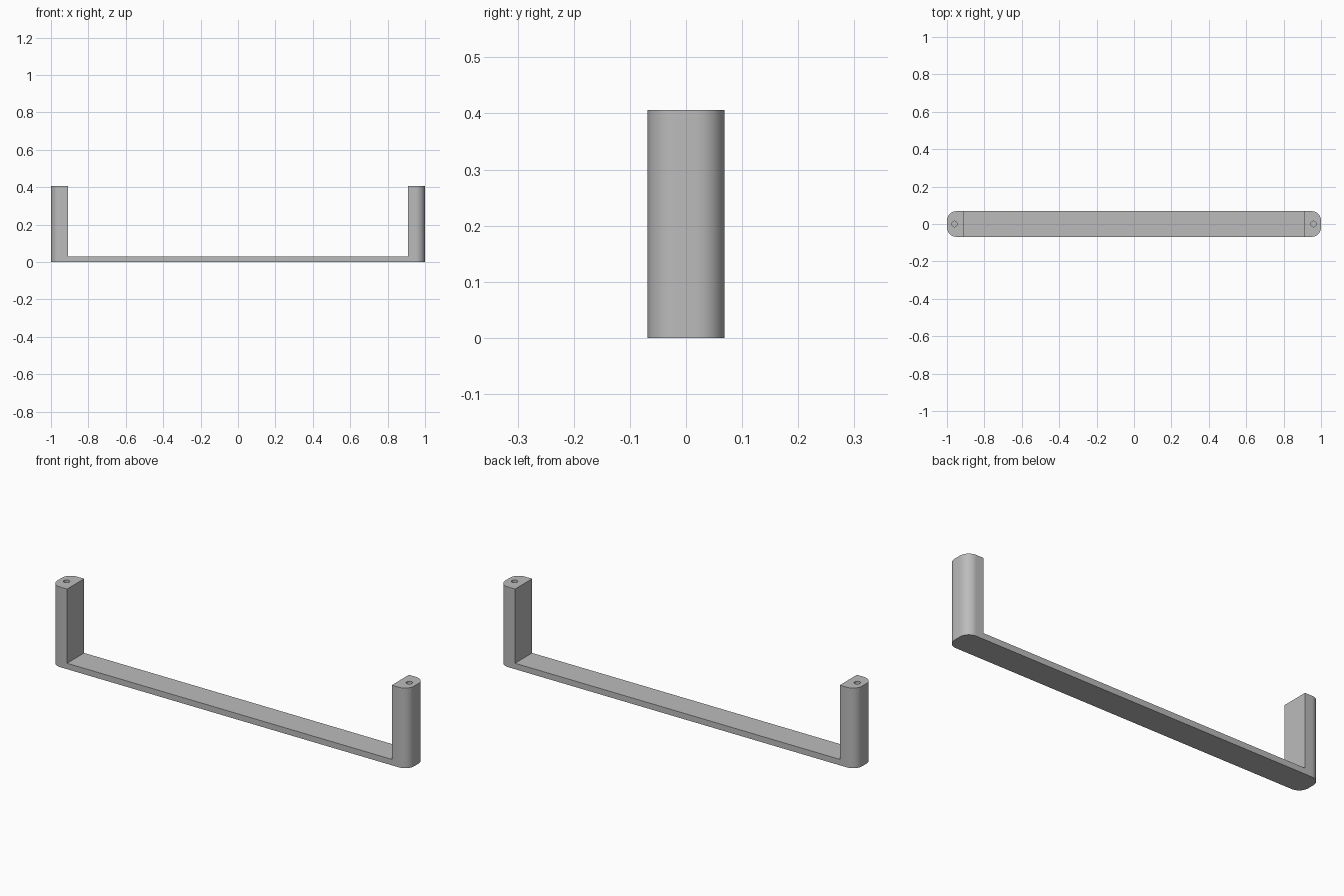
import bpy
import bmesh
from math import cos, sin, pi, radians

cube = bpy.data.objects.get("Cube")
if cube:
    bpy.data.objects.remove(cube, do_unlink=True)

LENGTH, WIDTH, HEIGHT = 2.0, 0.137, 0.406
RADIUS = 0.05          # vertical corner rounding
BAR = 0.03             # grip thickness
INNER = 0.91           # inner face of each leg
HOLE_X, HOLE_R, HOLE_DEPTH = 0.96, 0.015, 0.15
STEPS = 12

metal = bpy.data.materials.new("satin grey")
metal.use_nodes = True
grey = (0.5, 0.5, 0.5, 1.0)
metal.diffuse_color = grey
metal.node_tree.nodes["Principled BSDF"].inputs["Base Color"].default_value = grey


def prism(name, outline, z0, z1):
    """Extrude a flat outline from z0 up to z1."""
    bm = bmesh.new()
    base = bm.faces.new([bm.verts.new((x, y, z0)) for x, y in outline])
    top = bmesh.ops.extrude_face_region(bm, geom=[base])["geom"]
    bmesh.ops.translate(bm, vec=(0, 0, z1 - z0),
                        verts=[v for v in top if isinstance(v, bmesh.types.BMVert)])
    bmesh.ops.recalc_face_normals(bm, faces=bm.faces)
    mesh = bpy.data.meshes.new(name)
    bm.to_mesh(mesh)
    bm.free()
    mesh.materials.append(metal)
    obj = bpy.data.objects.new(name, mesh)
    bpy.context.collection.objects.link(obj)
    return obj


def rounded_outline():
    points = []
    for quarter, (sx, sy) in enumerate([(1, 1), (-1, 1), (-1, -1), (1, -1)]):
        cx, cy = sx * (LENGTH / 2 - RADIUS), sy * (WIDTH / 2 - RADIUS)
        for i in range(STEPS + 1):
            a = (quarter + i / STEPS) * pi / 2
            points.append((cx + RADIUS * cos(a), cy + RADIUS * sin(a)))
    return points


# Handle body with rounded ends
handle = prism("pull_handle", rounded_outline(), 0, HEIGHT)

# Finger gap between the legs, and a screw hole in each leg
gap = [(-INNER, -WIDTH), (INNER, -WIDTH), (INNER, WIDTH), (-INNER, WIDTH)]
cutters = [prism("finger_gap_cutter", gap, BAR, HEIGHT + 0.1)]
for side, label in ((1, "left"), (-1, "right")):
    ring = [(side * HOLE_X + HOLE_R * cos(2 * pi * i / 24), HOLE_R * sin(2 * pi * i / 24))
            for i in range(24)]
    cutters.append(prism(label + "_screw_hole_cutter", ring, HEIGHT - HOLE_DEPTH, HEIGHT + 0.1))

bpy.ops.object.select_all(action="DESELECT")
handle.select_set(True)
bpy.context.view_layer.objects.active = handle
for cutter in cutters:
    cutter.hide_render = True
    cut = handle.modifiers.new(cutter.name, "BOOLEAN")
    cut.operation, cut.solver, cut.object = "DIFFERENCE", "EXACT", cutter
    bpy.ops.object.modifier_apply(modifier=cut.name)
    bpy.data.objects.remove(cutter, do_unlink=True)

bpy.ops.object.shade_smooth_by_angle(angle=radians(30))
